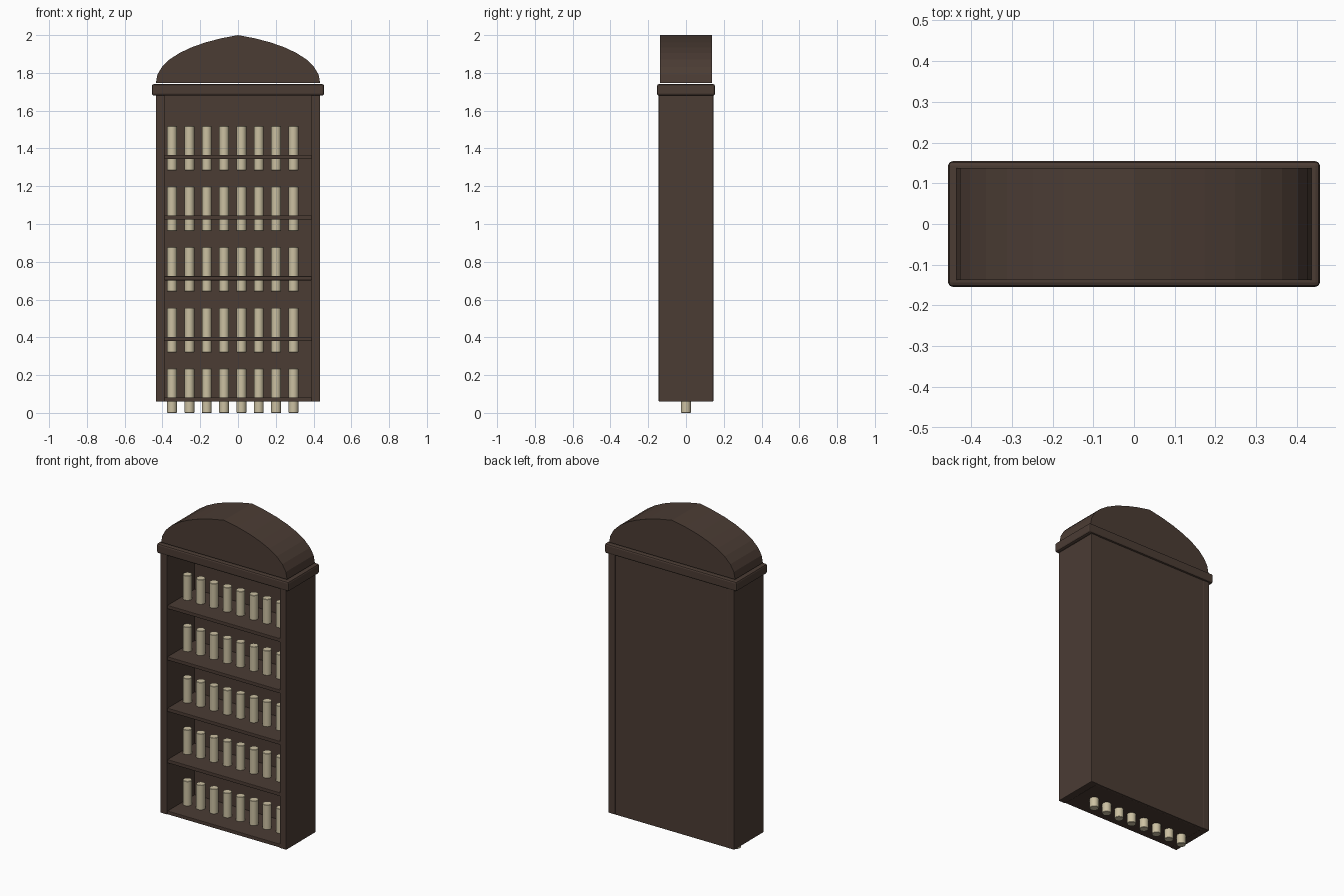
import bpy, bmesh

if "Cube" in bpy.data.objects:
    bpy.data.objects.remove(bpy.data.objects["Cube"])


def material(name, rgb):
    m = bpy.data.materials.new(name)
    m.diffuse_color = (*rgb, 1)
    m.use_nodes = True
    m.node_tree.nodes["Principled BSDF"].inputs["Base Color"].default_value = m.diffuse_color
    return m


WOOD = material("dark_wood", (0.07, 0.045, 0.034))
CREAM = material("cream", (0.6, 0.53, 0.36))


def finish(ob, name, mat, bevel=0.0, segments=2):
    ob.name = name
    ob.data.materials.append(mat)
    if bevel:
        b = ob.modifiers.new("bevel", 'BEVEL')
        b.width, b.segments = bevel, segments
        b.limit_method = 'ANGLE'
    return ob


def box(name, x, y, z, bevel=0.004):
    """Box from (min, max) ranges on each axis."""
    bpy.ops.mesh.primitive_cube_add(size=1, location=[(a + b) / 2 for a, b in (x, y, z)])
    ob = bpy.context.object
    ob.scale = [b - a for a, b in (x, y, z)]
    bpy.ops.object.transform_apply(location=False, rotation=False, scale=True)
    return finish(ob, name, mat=WOOD, bevel=bevel)


# Case: sides and back panel
for side, s in (("left", -1), ("right", 1)):
    box(f"{side}_side", sorted((s * 0.388, s * 0.435)), (-0.145, 0.145), (0.06, 1.685))
box("back_panel", (-0.39, 0.39), (0.127, 0.143), (0.06, 1.685), 0.002)

# Cornice with softened edges
box("cornice", (-0.456, 0.456), (-0.154, 0.154), (1.68, 1.74), 0.01)

# Shelves and the rows of cylinders passing through them
for row in range(5):
    z = 0.071 + 0.321 * row
    box(f"shelf_{row + 1}", (-0.39, 0.39), (-0.14, 0.13), (z - 0.011, z + 0.011), 0.003)
    for i in range(8):
        bpy.ops.mesh.primitive_cylinder_add(
            vertices=16, radius=0.026, depth=0.235,
            location=(-0.349 + 0.0918 * i, 0, 0.1175 + 0.321 * row))
        bpy.ops.object.shade_smooth_by_angle()
        finish(bpy.context.object, f"cylinder_{row + 1}_{i + 1}", CREAM, 0.002, 1)

# Pointed arch top: one cubic curve, mirrored
P = ((0.435, 1.746), (0.435, 1.87), (0.25, 1.96), (0.0, 2.0))
half = []
for k in range(9):
    t = k / 8
    w = ((1 - t) ** 3, 3 * t * (1 - t) ** 2, 3 * t * t * (1 - t), t ** 3)
    half.append(tuple(sum(w[j] * P[j][a] for j in range(4)) for a in (0, 1)))
profile = half + [(-x, z) for x, z in reversed(half[:-1])]
bm = bmesh.new()
face = bm.faces.new([bm.verts.new((x, -0.137, z)) for x, z in profile])
ext = bmesh.ops.extrude_face_region(bm, geom=[face])
bmesh.ops.translate(bm, vec=(0, 0.274, 0),
                    verts=[v for v in ext["geom"] if isinstance(v, bmesh.types.BMVert)])
bmesh.ops.recalc_face_normals(bm, faces=bm.faces)
mesh = bpy.data.meshes.new("arched_top")
bm.to_mesh(mesh)
bm.free()
arch = bpy.data.objects.new("arched_top", mesh)
bpy.context.collection.objects.link(arch)
finish(arch, "arched_top", WOOD)
